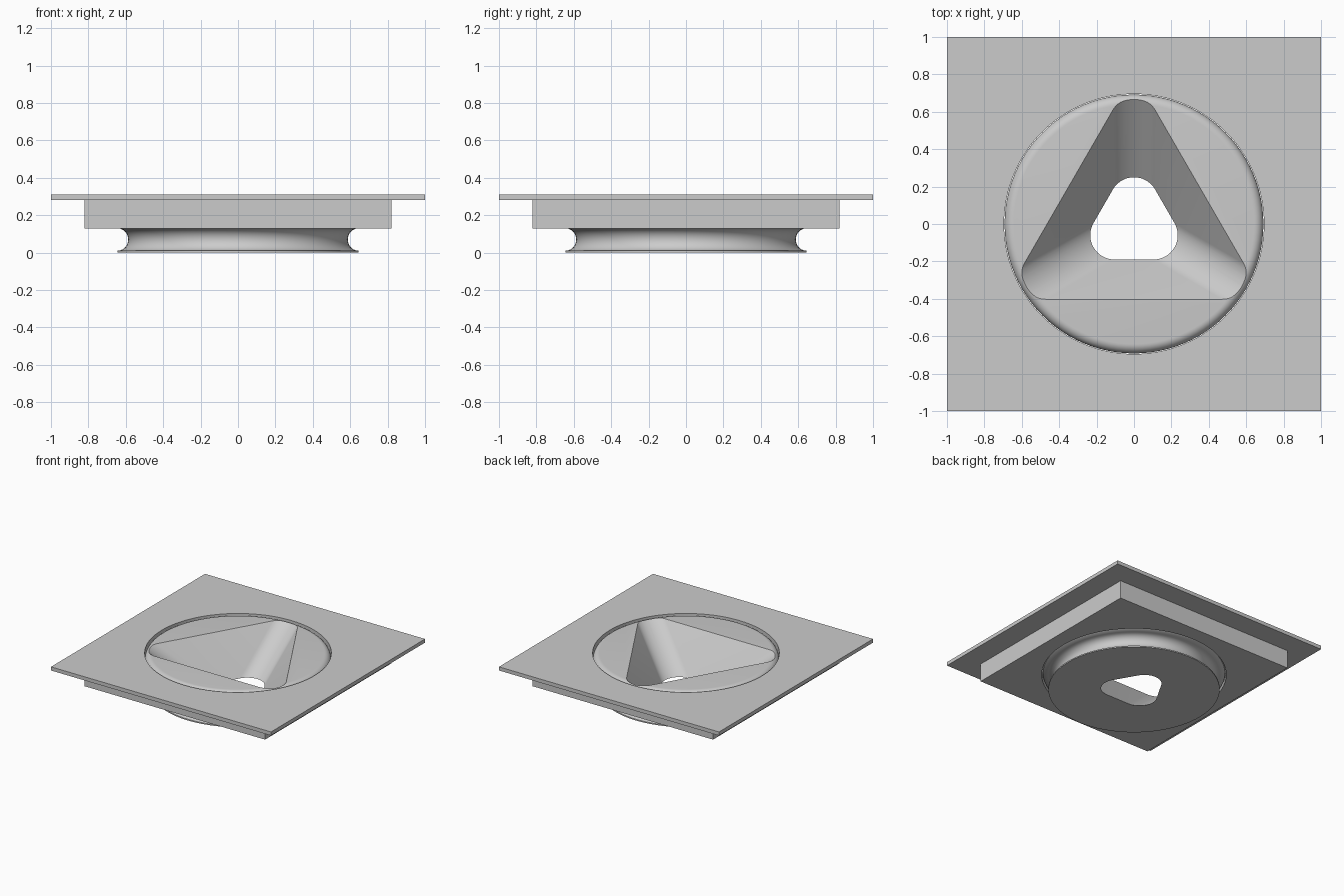
import bpy, bmesh, math

if "Cube" in bpy.data.objects:
    bpy.data.objects.remove(bpy.data.objects["Cube"])

TOP = 0.31


def make_object(name, bm):
    bmesh.ops.recalc_face_normals(bm, faces=bm.faces[:])
    mesh = bpy.data.meshes.new(name)
    bm.to_mesh(mesh)
    bm.free()
    obj = bpy.data.objects.new(name, mesh)
    bpy.context.collection.objects.link(obj)
    return obj


def loft(name, loops):
    """Solid skinned through equal-length loops, capped at both ends."""
    bm = bmesh.new()
    rings = [[bm.verts.new(p) for p in loop] for loop in loops]
    n = len(rings[0])
    for a, b in zip(rings, rings[1:]):
        for i in range(n):
            j = (i + 1) % n
            bm.faces.new((a[i], a[j], b[j], b[i]))
    bm.faces.new(rings[0][::-1])
    bm.faces.new(rings[-1])
    return make_object(name, bm)


def circle(r, z, n=96):
    return [(r * math.cos(math.tau * i / n), r * math.sin(math.tau * i / n), z)
            for i in range(n)]


def square(h, z):
    return [(-h, -h, z), (h, -h, z), (h, h, z), (-h, h, z)]


def rounded_triangle(z, r=0.13, steps=14):
    reach = 0.12 + 0.425 * z / TOP
    pts = []
    for k in range(3):
        mid = math.pi / 2 + k * math.tau / 3
        for s in range(steps + 1):
            a = mid + (s / steps - 0.5) * math.tau / 3
            pts.append((reach * math.cos(mid) + r * math.cos(a),
                        reach * math.sin(mid) + r * math.sin(a), z))
    return pts


def cut(obj, cutter):
    mod = obj.modifiers.new("cut", 'BOOLEAN')
    mod.operation = 'DIFFERENCE'
    mod.solver = 'EXACT'
    mod.object = cutter
    bpy.ops.object.select_all(action='DESELECT')
    obj.select_set(True)
    bpy.context.view_layer.objects.active = obj
    bpy.ops.object.modifier_apply(modifier=mod.name)
    bpy.ops.object.shade_smooth_by_angle(angle=math.radians(30))


# Square cover plate and the block under it, stepped as one solid
base = loft("stepped_plate", [square(0.82, 0.13), square(0.82, 0.28),
                              square(1.0, 0.28), square(1.0, TOP)])
hole = loft("hole_cutter", [circle(0.695, -0.1), circle(0.695, 0.5)])
cut(base, hole)

# Round insert: bottom flange, concave neck, collar, rounded top edge
profile = [(0.645, 0.0), (0.645, 0.01)]
for i in range(1, 13):
    a = math.pi * i / 12
    profile.append((0.645 - 0.058 * math.sin(a), 0.07 - 0.06 * math.cos(a)))
profile += [(0.668, 0.133), (0.685, 0.142), (0.692, 0.16)]
for i in range(9):
    a = math.pi / 2 * i / 8
    profile.append((0.642 + 0.05 * math.cos(a), TOP - 0.05 + 0.05 * math.sin(a)))
insert = loft("funnel_insert", [circle(r, z) for r, z in profile])

# Tapered triangular funnel opening
funnel = loft("funnel_cutter", [rounded_triangle(-0.03), rounded_triangle(0.35)])
cut(insert, funnel)

for helper in (hole, funnel):
    bpy.data.objects.remove(helper, do_unlink=True)
